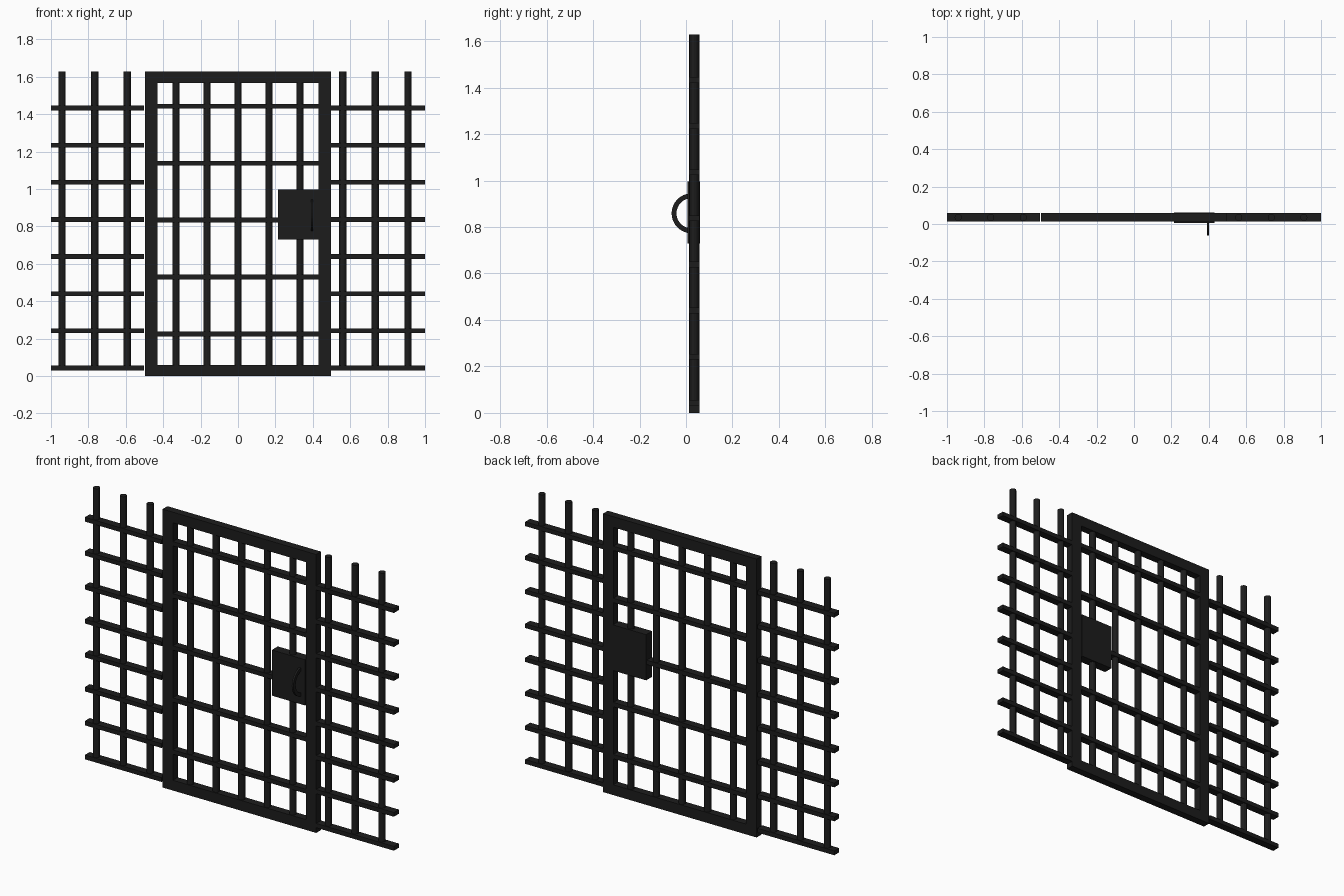
import bpy, bmesh, math
from mathutils import Matrix, Vector

if "Cube" in bpy.data.objects:
    bpy.data.objects.remove(bpy.data.objects["Cube"])

iron = bpy.data.materials.new("black_iron")
iron.diffuse_color = (0.012, 0.012, 0.012, 1)
iron.use_nodes = True
iron.node_tree.nodes["Principled BSDF"].inputs["Base Color"].default_value = iron.diffuse_color
YC = 0.035          # depth centre of the bar wall
DEPTH = 0.045       # depth of frame and flat bars
TOP = 1.628


def finish(name, bm):
    bmesh.ops.recalc_face_normals(bm, faces=bm.faces[:])
    me = bpy.data.meshes.new(name)
    bm.to_mesh(me)
    bm.free()
    ob = bpy.data.objects.new(name, me)
    bpy.context.collection.objects.link(ob)
    me.materials.append(iron)
    return ob


def box(name, x0, x1, y0, y1, z0, z1):
    bm = bmesh.new()
    m = Matrix.Translation(((x0 + x1) / 2, (y0 + y1) / 2, (z0 + z1) / 2))
    bmesh.ops.create_cube(bm, size=1, matrix=m @ Matrix.Diagonal((x1 - x0, y1 - y0, z1 - z0, 1)))
    return finish(name, bm)


def round_bar(name, x, z0, z1, r=0.019):
    bm = bmesh.new()
    bmesh.ops.create_cone(bm, cap_ends=True, segments=12, radius1=r, radius2=r,
                          depth=z1 - z0, matrix=Matrix.Translation((x, YC, (z0 + z1) / 2)))
    return finish(name, bm)


def flat_bar(name, x0, x1, z, h=0.025, d=DEPTH):
    return box(name, x0, x1, YC - d / 2, YC + d / 2, z - h / 2, z + h / 2)


# Door frame: one rectangular ring extruded through its depth
bm = bmesh.new()
loops = []
for y in (YC - DEPTH / 2, YC + DEPTH / 2):
    for hx, z0, z1 in ((0.497, 0, TOP), (0.43, 0.06, 1.566)):
        loops.append([bm.verts.new((x, y, z)) for x, z in
                      ((-hx, z0), (hx, z0), (hx, z1), (-hx, z1))])
for a, b in ((0, 1), (1, 3), (3, 2), (2, 0)):
    for i in range(4):
        j = (i + 1) % 4
        bm.faces.new((loops[a][i], loops[a][j], loops[b][j], loops[b][i]))
finish("door_frame", bm)

# Door bars
for i in range(5):
    round_bar("door_upright", -0.331 + i * 0.1655, 0.05, 1.575)
    flat_bar("door_crossbar", -0.435, 0.435, 0.225 + i * 0.3045)

# Fixed side panels, the same panel repeated to the right
for side, dx in (("left", 0), ("right", 1.5)):
    for i in range(3):
        round_bar(side + "_upright", -0.94 + dx + i * 0.174, 0.035, TOP)
    for i in range(8):
        flat_bar(side + "_crossbar", -1 + dx, -0.503 + dx if dx == 0 else 1.0 , 0.043 + i * 0.1986) if dx == 0 \
            else flat_bar(side + "_crossbar", 0.495, 1.0, 0.043 + i * 0.1986)

# Lock box
box("lock_box", 0.215, 0.43, 0.006, 0.061, 0.73, 0.997)

# Pull handle: half ring standing out of the lock box
bm = bmesh.new()
N = 16
rings = []
for i in range(N + 1):
    a = math.pi / 2 + math.pi * i / N
    rings.append([bm.verts.new((x, 0.024 + r * math.cos(a), 0.859 + r * math.sin(a)))
                  for x, r in ((0.391, 0.086), (0.402, 0.086), (0.402, 0.065), (0.391, 0.065))])
for p, q in zip(rings, rings[1:]):
    for k in range(4):
        bm.faces.new((p[k], p[(k + 1) % 4], q[(k + 1) % 4], q[k]))
bm.faces.new(rings[0])
bm.faces.new(rings[-1])
finish("pull_handle", bm)
